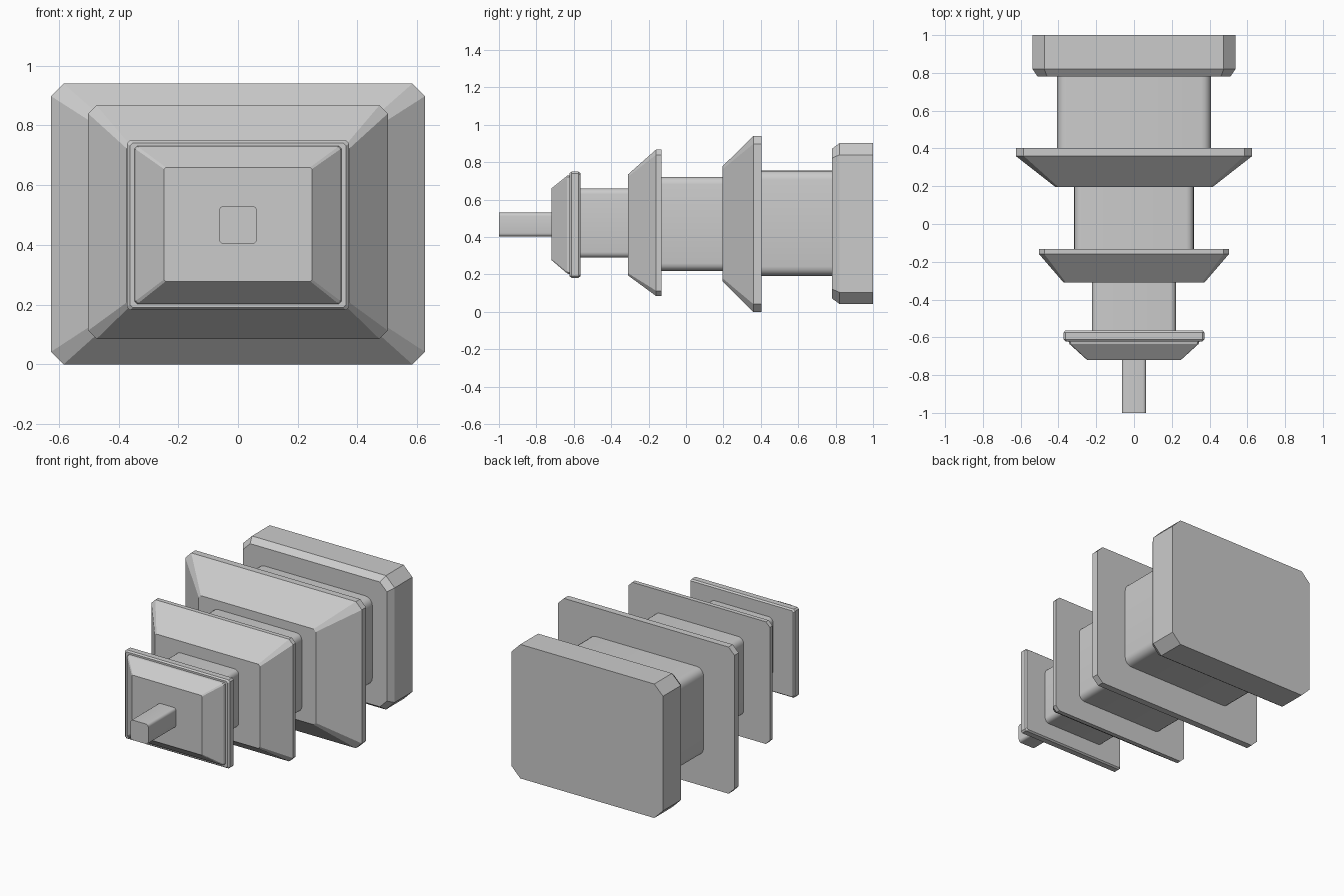
import bpy, bmesh
from math import sin, cos, pi, radians

if "Cube" in bpy.data.objects:
    bpy.data.objects.remove(bpy.data.objects["Cube"])


def ring(bm, y, hw, z0, z1, corner, seg):
    """Rectangle in the xz plane with cut (seg=1) or rounded corners."""
    zc, hz = (z0 + z1) / 2, (z1 - z0) / 2
    verts = []
    for q, (sx, sz) in enumerate([(1, 1), (-1, 1), (-1, -1), (1, -1)]):
        for i in range(seg + 1):
            a = q * pi / 2 + i / seg * pi / 2
            x = sx * (hw - corner) + corner * cos(a)
            z = zc + sz * (hz - corner) + corner * sin(a)
            verts.append(bm.verts.new((x, y, z)))
    return verts


def loft(name, sections, seg=1):
    """Skin a closed solid through (y, half width, z0, z1, corner) sections."""
    bm = bmesh.new()
    rings = [ring(bm, *s, seg) for s in sections]
    n = len(rings[0])
    for a, b in zip(rings, rings[1:]):
        for i in range(n):
            j = (i + 1) % n
            bm.faces.new((a[i], a[j], b[j], b[i]))
    bm.faces.new(rings[0])
    bm.faces.new(rings[-1])
    bmesh.ops.recalc_face_normals(bm, faces=bm.faces)
    mesh = bpy.data.meshes.new(name)
    bm.to_mesh(mesh)
    bm.free()
    obj = bpy.data.objects.new(name, mesh)
    bpy.context.collection.objects.link(obj)
    if seg > 1:
        bpy.context.view_layer.objects.active = obj
        obj.select_set(True)
        bpy.ops.object.shade_smooth_by_angle(angle=radians(35))
        obj.select_set(False)
    return obj


def block(name, y0, y1, hw, z0, z1, corner, seg=4):
    return loft(name, [(y0, hw, z0, z1, corner), (y1, hw, z0, z1, corner)], seg)


# Spire at the front end
block("spire", -1.0, -0.715, 0.064, 0.403, 0.531, 0.018)

# Small top roof with its stepped rim
loft("top_roof", [(-0.72, 0.248, 0.278, 0.66, 0.006),
                  (-0.635, 0.342, 0.205, 0.728, 0.008),
                  (-0.61, 0.35, 0.2, 0.733, 0.008)])
loft("top_roof_rim", [(-0.622, 0.362, 0.19, 0.742, 0.01),
                      (-0.612, 0.372, 0.182, 0.75, 0.01),
                      (-0.575, 0.372, 0.182, 0.75, 0.01),
                      (-0.565, 0.365, 0.19, 0.742, 0.01)])

# Storeys between the roofs
block("upper_storey", -0.57, -0.305, 0.222, 0.29, 0.66, 0.03)
block("middle_storey", -0.135, 0.205, 0.317, 0.22, 0.722, 0.04)
block("lower_storey", 0.395, 0.785, 0.407, 0.193, 0.756, 0.05)

# Flared roofs
loft("middle_roof", [(-0.31, 0.373, 0.195, 0.735, 0.012),
                     (-0.16, 0.502, 0.085, 0.868, 0.028),
                     (-0.132, 0.502, 0.085, 0.868, 0.028)])
loft("lower_roof", [(0.195, 0.415, 0.165, 0.778, 0.015),
                    (0.36, 0.626, 0.0, 0.94, 0.042),
                    (0.403, 0.626, 0.0, 0.94, 0.042)])

# Base slab
loft("base", [(0.78, 0.51, 0.072, 0.872, 0.05),
              (0.82, 0.537, 0.043, 0.902, 0.062),
              (1.0, 0.537, 0.043, 0.902, 0.062)])
